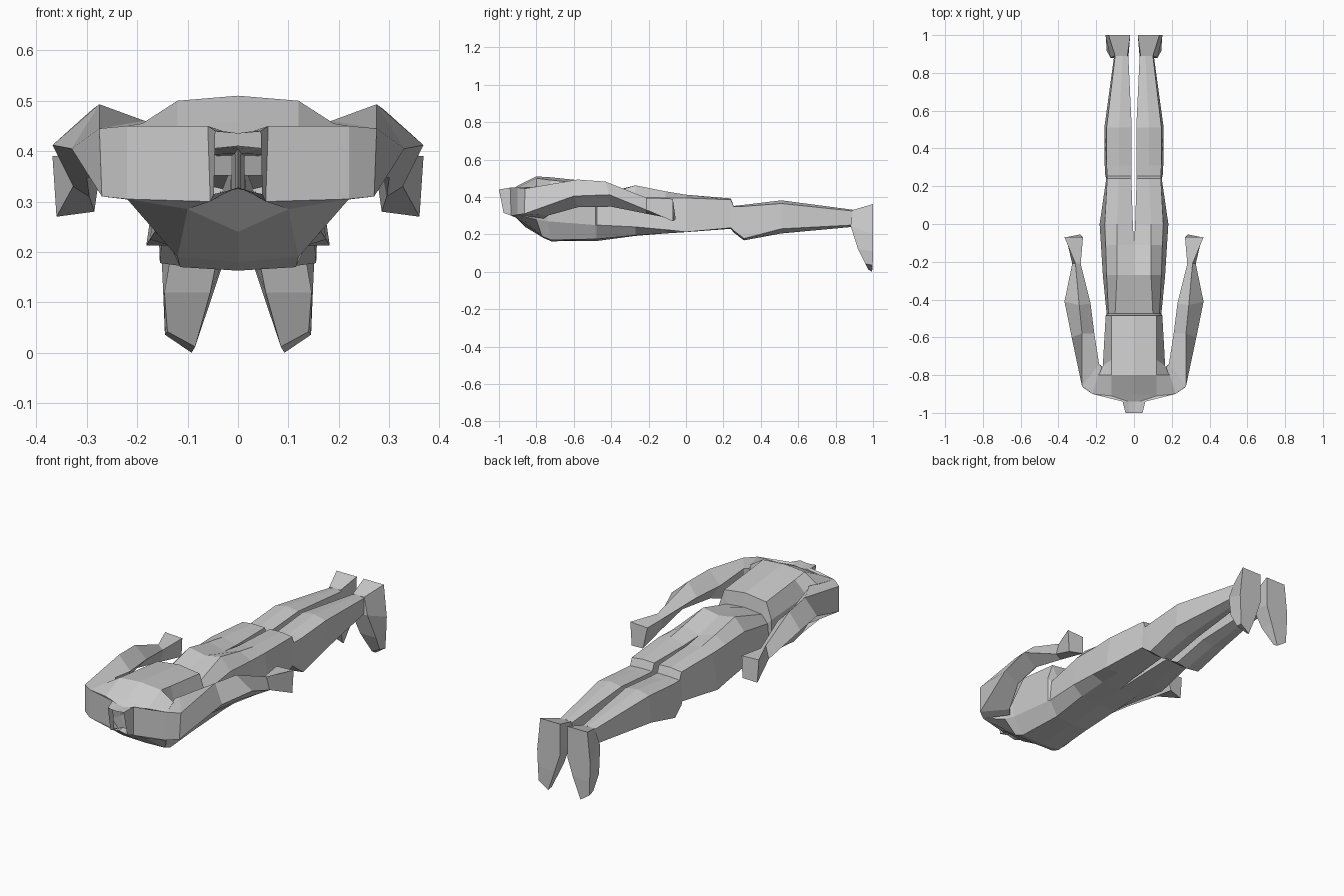
import bpy, bmesh


def loft(name, rings, closed=True, cap_start=False, cap_end=False):
    """Skin right-hand rings of (x, y, z) points and mirror them across x = 0."""
    bm = bmesh.new()
    vs = [[bm.verts.new(p) for p in r] for r in rings]
    n = len(rings[0])
    for a, b in zip(vs, vs[1:]):
        for i in range(n if closed else n - 1):
            j = (i + 1) % n
            bm.faces.new((a[i], a[j], b[j], b[i]))
    if cap_start:
        bm.faces.new(vs[0])
    if cap_end:
        bm.faces.new(vs[-1])
    bmesh.ops.recalc_face_normals(bm, faces=bm.faces)
    me = bpy.data.meshes.new(name)
    bm.to_mesh(me)
    bm.free()
    ob = bpy.data.objects.new(name, me)
    bpy.context.collection.objects.link(ob)
    m = ob.modifiers.new("mirror", "MIRROR")
    m.use_clip = not closed
    m.use_mirror_merge = not closed
    return ob


def flat(y, *pts):
    """Ring lying in a plane of constant y."""
    return [(x, y, z) for x, z in pts]


# Torso with open neck, from neck to shirt hem (half section, top to bottom)
torso = [
    [(0, -1.0, .435), (.025, -1.0, .437), (.045, -1.0, .44),
     (.048, -.975, .315), (.025, -.975, .32), (0, -.975, .325)],
    [(0, -.94, .435), (.03, -.94, .44), (.06, -.94, .45),
     (.055, -.935, .30), (.03, -.935, .315), (0, -.935, .328)],
    [(0, -.90, .46), (.12, -.91, .445), (.22, -.90, .45),
     (.22, -.90, .305), (.10, -.90, .285), (0, -.86, .24)],
    [(0, -.80, .51), (.12, -.80, .50), (.19, -.80, .455),
     (.165, -.80, .28), (.12, -.77, .19), (0, -.76, .18)],
    [(0, -.72, .505), (.12, -.72, .49), (.165, -.75, .41),
     (.155, -.74, .27), (.115, -.72, .17), (0, -.72, .163)],
    flat(-.485, (0, .48), (.12, .465), (.15, .38), (.148, .25), (.10, .175), (0, .165)),
]
loft("torso", torso, closed=False)

# Waist and hips
hips = [
    flat(-.485, (0, .48), (.12, .465), (.15, .38), (.148, .25), (.10, .175), (0, .165)),
    flat(-.475, (0, .41), (.10, .40), (.135, .36), (.145, .25), (.10, .175), (0, .165)),
    flat(-.27, (0, .445), (.09, .462), (.145, .40), (.165, .24), (.11, .195), (0, .192)),
    flat(-.11, (0, .405), (.09, .43), (.15, .395), (.175, .225), (.11, .205), (0, .205)),
]
loft("hips", hips, closed=False)

# Legs: cropped trouser leg, step at the knee, then calf to ankle
leg = [
    flat(-.11, (0, .405), (.09, .43), (.15, .395), (.175, .225), (.11, .205), (0, .205)),
    flat(0, (.006, .395), (.09, .412), (.155, .395), (.182, .213), (.10, .212), (.006, .215)),
    flat(.24, (.014, .39), (.08, .392), (.142, .385), (.147, .235), (.08, .23), (.014, .23)),
    flat(.255, (.014, .352), (.08, .352), (.142, .348), (.152, .22), (.08, .21), (.014, .215)),
    flat(.31, (.014, .355), (.08, .358), (.145, .35), (.155, .178), (.08, .168), (.02, .18)),
    flat(.51, (.012, .372), (.08, .382), (.145, .365), (.157, .23), (.08, .205), (.018, .22)),
    flat(.89, (.03, .325), (.06, .332), (.10, .325), (.105, .25), (.07, .24), (.035, .25)),
]
loft("leg", leg, cap_end=True)

# Feet pointing down, sole facing back
foot = [
    [(.035, .89, .33), (.10, .89, .33), (.135, 1.0, .362), (.02, 1.0, .362)],
    [(.03, .88, .245), (.125, .88, .245), (.152, 1.0, .20), (.022, 1.0, .20)],
    [(.055, .92, .12), (.146, .92, .12), (.148, 1.0, .11), (.052, 1.0, .11)],
    [(.085, .975, .012), (.14, .96, .042), (.145, .998, .036), (.092, .995, 0)],
]
loft("foot", foot, cap_start=True, cap_end=True)

# Arms: shoulder, upper arm, elbow, wrist, hand (inner, top, outer, bottom)
arm = [
    [(.17, -.76, .455), (.22, -.90, .45), (.22, -.90, .305), (.165, -.76, .285)],
    [(.185, -.74, .46), (.275, -.86, .445), (.27, -.865, .31), (.185, -.74, .30)],
    [(.21, -.58, .425), (.275, -.58, .493), (.33, -.60, .405), (.265, -.58, .345)],
    [(.23, -.42, .42), (.29, -.43, .482), (.368, -.41, .412), (.30, -.40, .348)],
    [(.282, -.21, .375), (.31, -.21, .395), (.327, -.21, .33), (.295, -.21, .31)],
    [(.27, -.07, .385), (.368, -.07, .39), (.36, -.07, .27), (.285, -.055, .28)],
]
loft("arm", arm, cap_end=True)
